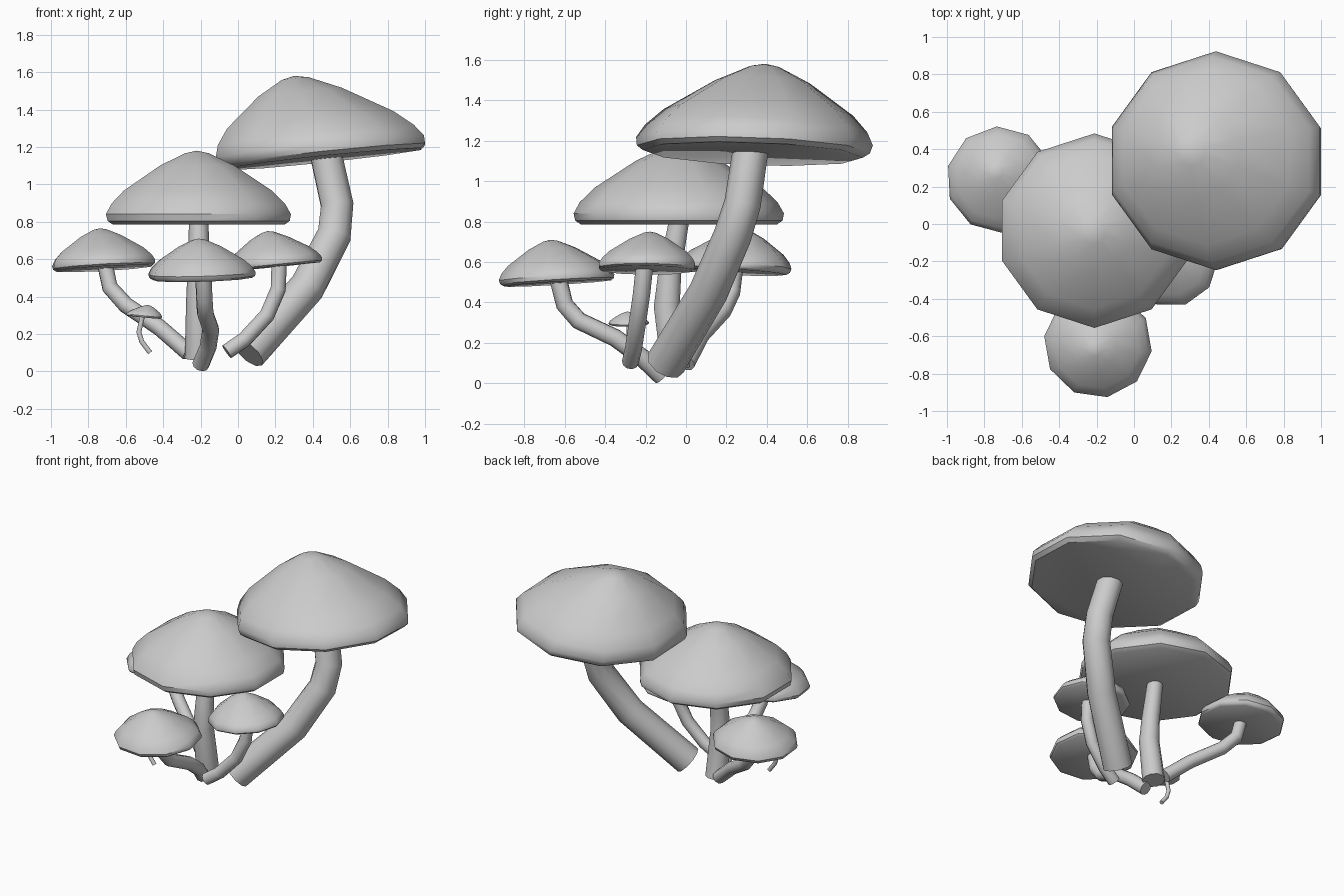
import bpy, bmesh, math
from mathutils import Vector

if "Cube" in bpy.data.objects:
    bpy.data.objects.remove(bpy.data.objects["Cube"])

grey = bpy.data.materials.new("pale_grey")
grey.use_nodes = True
grey.diffuse_color = (0.6, 0.6, 0.6, 1)
grey.node_tree.nodes["Principled BSDF"].inputs["Base Color"].default_value = (0.6, 0.6, 0.6, 1)

SIDES = 10
# Cap profile: radius and height as fractions, underside rim to crown
PROFILE = [(0.93, 0), (0.985, 0.05), (1, 0.14), (0.94, 0.28), (0.8, 0.46),
           (0.4, 0.8), (0.13, 0.965)]


def smooth(obj, angle):
    bpy.ops.object.select_all(action='DESELECT')
    obj.select_set(True)
    bpy.context.view_layer.objects.active = obj
    bpy.ops.object.shade_smooth_by_angle(angle=math.radians(angle))


def cap(name, base, apex, radius, phase=18, slope=(0, 0)):
    """Ten-sided cap leaning from its base centre to its apex."""
    base, apex = Vector(base), Vector(apex)
    bm = bmesh.new()
    rings = []
    for r, t in PROFILE:
        centre = base.lerp(apex, t)
        ring = []
        for i in range(SIDES):
            a = math.radians(phase) + math.tau * i / SIDES
            x, y = radius * r * math.cos(a), radius * r * math.sin(a)
            ring.append(bm.verts.new(centre + Vector((x, y, slope[0] * x + slope[1] * y))))
        rings.append(ring)
    top = bm.verts.new(apex)
    for i in range(SIDES):
        j = (i + 1) % SIDES
        for low, high in zip(rings, rings[1:]):
            bm.faces.new((low[i], low[j], high[j], high[i]))
        bm.faces.new((rings[-1][i], rings[-1][j], top))
    bm.faces.new(rings[0][::-1])
    mesh = bpy.data.meshes.new(name)
    bm.to_mesh(mesh)
    bm.free()
    mesh.materials.append(grey)
    obj = bpy.data.objects.new(name, mesh)
    bpy.context.collection.objects.link(obj)
    smooth(obj, 40)


def stem(name, points, r_top, r_bottom):
    """Tapered tube with closed ends along a path from cap to root."""
    curve = bpy.data.curves.new(name, 'CURVE')
    curve.dimensions = '3D'
    curve.bevel_depth = 1
    curve.bevel_resolution = 3
    curve.use_fill_caps = True
    spline = curve.splines.new('POLY')
    spline.points.add(len(points) - 1)
    for i, (p, co) in enumerate(zip(spline.points, points)):
        p.co = (*co, 1)
        f = i / (len(points) - 1)
        p.radius = r_top + (r_bottom - r_top) * f
    curve.materials.append(grey)
    obj = bpy.data.objects.new(name, curve)
    bpy.context.collection.objects.link(obj)
    bpy.ops.object.select_all(action='DESELECT')
    obj.select_set(True)
    bpy.context.view_layer.objects.active = obj
    bpy.ops.object.convert(target='MESH')
    smooth(bpy.context.object, 50)


# Largest mushroom
cap("largest_cap", (0.46, 0.33, 1.135), (0.3, 0.39, 1.58), 0.585, 18, (0.105, -0.035))
stem("largest_stem", [(0.47, 0.32, 1.16), (0.53, 0.28, 0.89), (0.515, 0.23, 0.73),
                      (0.37, 0.11, 0.45), (0.055, -0.1, 0.1)], 0.088, 0.1)

# Middle mushroom
cap("middle_cap", (-0.21, -0.035, 0.785), (-0.22, -0.04, 1.18), 0.52)
stem("middle_stem", [(-0.21, -0.035, 0.8), (-0.21, -0.08, 0.55), (-0.21, -0.095, 0.38),
                     (-0.21, -0.05, 0.07)], 0.052, 0.075)

# Right-hand outer mushroom
cap("outer_cap", (-0.715, 0.23, 0.55), (-0.74, 0.28, 0.765), 0.285, 21, (0.055, -0.05))
stem("outer_stem", [(-0.71, 0.24, 0.57), (-0.685, 0.225, 0.45), (-0.6, 0.18, 0.355),
                    (-0.42, 0.07, 0.235), (-0.265, 0.0, 0.1)], 0.043, 0.045)

# Front mushroom
cap("front_cap", (-0.19, -0.635, 0.495), (-0.21, -0.67, 0.71), 0.29, 28, (0.03, 0.06))
stem("front_stem", [(-0.185, -0.63, 0.51), (-0.18, -0.6, 0.39), (-0.175, -0.53, 0.31),
                    (-0.145, -0.35, 0.225), (-0.16, -0.22, 0.13), (-0.2, -0.12, 0.035)],
     0.044, 0.046)

# Left-hand small mushroom
cap("small_cap", (0.205, -0.195, 0.56), (0.157, -0.178, 0.75), 0.25, 0, (0.1, -0.01))
stem("small_stem", [(0.22, -0.205, 0.58), (0.215, -0.22, 0.44), (0.155, -0.24, 0.3),
                    (0.035, -0.26, 0.17), (-0.06, -0.275, 0.105)], 0.043, 0.042)

# Tiny sprout
cap("sprout_cap", (-0.505, -0.282, 0.29), (-0.48, -0.29, 0.355), 0.1, 18, (-0.1, 0.02))
stem("sprout_stem", [(-0.51, -0.28, 0.3), (-0.53, -0.28, 0.21), (-0.515, -0.28, 0.16),
                     (-0.47, -0.28, 0.1)], 0.014, 0.014)
